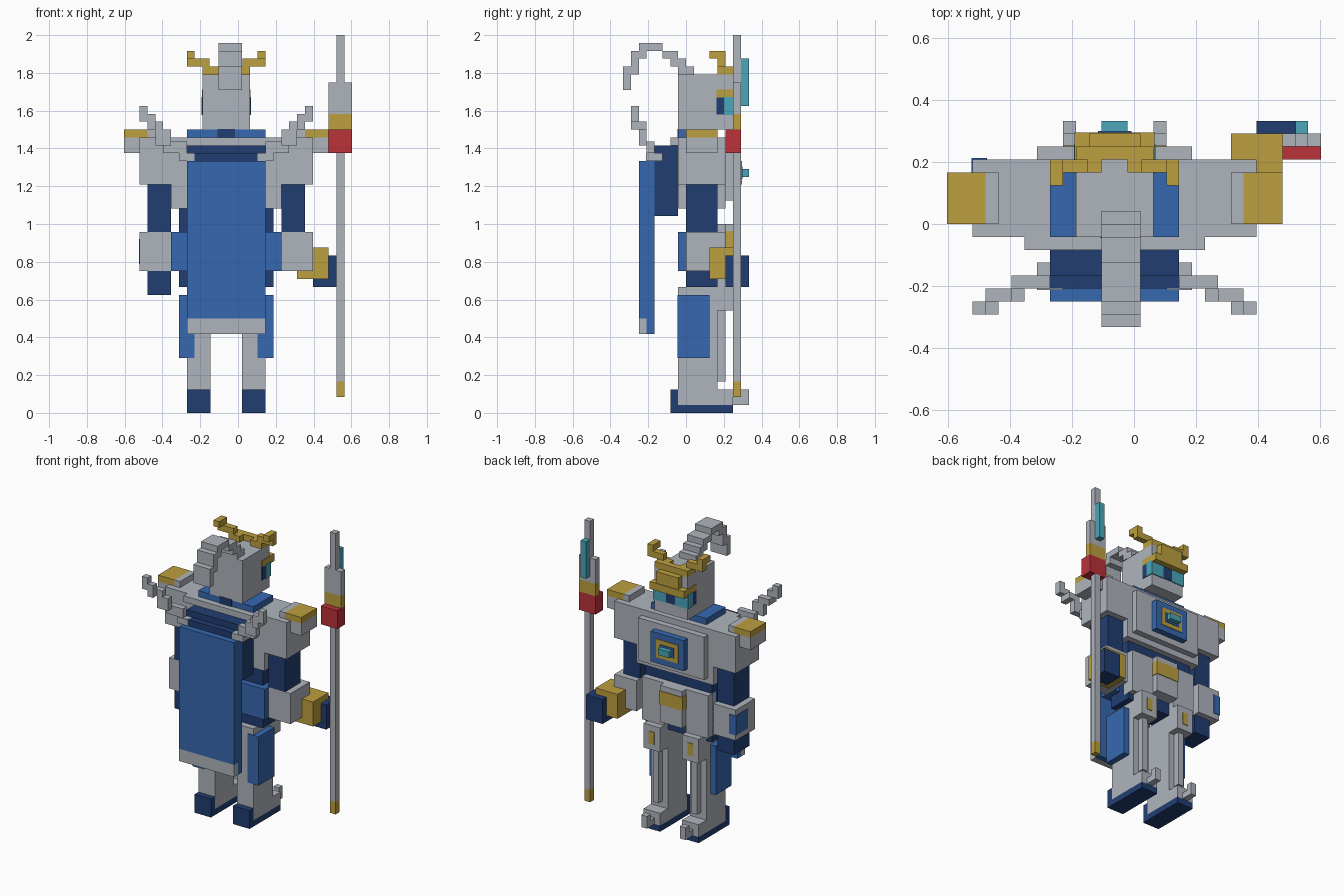
import bpy

if "Cube" in bpy.data.objects:
    bpy.data.objects.remove(bpy.data.objects["Cube"])

UNIT = 1 / 24      # edge of one block
AXIS = -1.5        # body centre line, in blocks


def material(name, red, green, blue):
    mat = bpy.data.materials.new(name)
    mat.use_nodes = True
    mat.diffuse_color = (red, green, blue, 1)
    shader = next(n for n in mat.node_tree.nodes if n.type == "BSDF_PRINCIPLED")
    shader.inputs["Base Color"].default_value = (red, green, blue, 1)
    return mat


steel = material("steel grey", .43, .46, .51)
gold = material("gold", .51, .35, .05)
blue = material("bright blue", .037, .138, .434)
navy = material("navy", .015, .048, .168)
teal = material("teal", .07, .38, .49)
red = material("red", .49, .032, .042)

CORNERS = [(i, j, k) for i in (0, 1) for j in (0, 1) for k in (0, 1)]
SIDES = [(0, 1, 3, 2), (4, 6, 7, 5), (0, 4, 5, 1),
         (2, 3, 7, 6), (0, 2, 6, 4), (1, 5, 7, 3)]


def blocks(name, mat, *boxes, mirror=False, grow=0):
    """One object from boxes (x range, y range, z range) measured in blocks."""
    verts, faces = [], []
    for x, y, z in boxes:
        for side in ((x, (-x[1], -x[0])) if mirror else (x,)):
            spans = [(a - grow, b + grow) for a, b in (side, y, z)]
            start = len(verts)
            verts += [((spans[0][i] + AXIS) * UNIT, spans[1][j] * UNIT,
                       spans[2][k] * UNIT) for i, j, k in CORNERS]
            faces += [[start + v for v in face] for face in SIDES]
    mesh = bpy.data.meshes.new(name)
    mesh.from_pydata(verts, [], faces)
    mesh.materials.append(mat)
    obj = bpy.data.objects.new(name, mesh)
    bpy.context.collection.objects.link(obj)
    return obj


def pair(name, mat, *boxes, grow=0):
    return blocks(name, mat, *boxes, mirror=True, grow=grow)


def paint(name, mat, *boxes, mirror=False):
    return blocks(name, mat, *boxes, mirror=mirror, grow=.1)


# Feet and legs
pair("boot_soles", navy, ((2, 5), (-2, 6), (0, 1)), ((2, 5), (-2, -1), (1, 3)))
pair("feet", steel, ((2, 5), (-1, 6), (1, 3)))
pair("curled_toes", steel, ((3, 4), (6, 8), (1, 2)), ((3, 4), (7, 8), (2, 3)))
pair("legs", steel, ((2, 5), (-1, 4), (3, 16)))
pair("shin_ridges", steel, ((3, 4), (4, 5), (4, 13)))
pair("knee_plates", steel, ((2, 5), (4, 6), (13, 17)))
pair("knee_strips", gold, ((3, 4), (5, 6.1), (14, 16)))
pair("leg_guards", blue, ((4, 6), (-1.1, 3), (7, 15)))

# Waist and skirt
blocks("waist", navy, ((-6, 6), (0, 4), (16, 26)))
blocks("hip_guard", blue, ((-7, 7), (-1, 2), (18, 23)))
pair("skirt_plates", steel, ((2, 6), (3, 5), (17, 24)))
blocks("front_skirt", steel, ((-2, 2), (4, 6), (18, 24)))
paint("belt_buckle", gold, ((-2, 2), (5, 6), (21, 23)))

# Torso
blocks("torso", steel, ((-7, 7), (-1, 5), (26, 35)))
blocks("upper_back_bar", steel, ((-7, 7), (-2, -1), (34, 35)))
blocks("breastplate", steel, ((-6, 6), (5, 6), (27, 34)))
blocks("chest_emblem", blue, ((-3, 3), (6, 7), (28, 33)))
blocks("emblem_ring", gold, ((-2, 2), (7, 7.1), (29, 32)))
blocks("emblem_centre", blue, ((-1.3, 1.3), (7, 7.2), (29.7, 31.3)))
blocks("chest_gem", teal, ((-1, 1), (7, 8), (30, 31)))
blocks("collar", blue, ((-5, 5), (-1, 4), (35, 36)))
paint("collar_clasp", navy, ((-1, 1), (-1, 0), (35, 36)))

# Cape and its trailing ribbons
blocks("cape_mount", navy, ((-5, 5), (-4, -1), (25, 34)), ((-5, 5), (-5, -4), (32, 33)))
blocks("cape", blue, ((-5, 5), (-5, -4), (10, 32)), ((-5, 5), (-6, -5), (12, 32)))
blocks("cape_hem", steel, ((-5, 5), (-6, -5), (10, 12)))
pair("ribbons", steel,
     ((10, 11), (-7, -6), (37, 39)), ((9, 10), (-7, -6), (36, 38)),
     ((8, 10), (-6, -5), (36, 37)), ((7, 9), (-6, -5), (34, 36)),
     ((5, 8), (-5, -4), (33, 34.5)), ((4, 6), (-5.1, -3), (32, 33)))

# Shoulders and arms
pair("shoulders", steel, ((7, 11), (-1, 5), (29, 35)))
pair("shoulder_wings", steel, ((11, 13), (0, 4), (33, 35)), ((9, 10), (0, 4), (35, 36)))
pair("shoulder_caps", gold, ((10, 13), (0, 4), (35, 36)))
pair("upper_arms", navy, ((7, 10), (0, 4), (23, 29)))
pair("forearms", steel, ((7, 11), (0, 5), (18, 23)))
paint("forearm_badge", blue, ((-11, -10), (2, 5), (19, 22)))
blocks("right_hand", navy, ((-10, -7), (0, 4), (15, 18)))
blocks("left_cuff", gold, ((9, 13), (3, 7), (17, 21)))
blocks("left_hand", navy, ((11, 14), (5, 8), (16, 20)))

# Head
blocks("head", steel, ((-3, 3), (-1, 6), (36, 43)))
paint("visor", navy, ((-3, 3), (4, 6), (38, 40)))
pair("eyes", teal, ((1, 3), (5, 6), (38, 40)), grow=.15)
paint("brow", gold, ((-3, 3), (4, 7), (40, 41)))
blocks("crown", gold, ((-2, 2), (6, 7), (41, 43)), ((-2, 2), (5, 6), (43, 44)))
pair("horns", gold,
     ((1, 2), (4, 6), (43, 44)), ((2, 3), (4, 6), (43, 44)),
     ((2.1, 3), (4, 5), (43, 45)), ((3, 5), (4, 5), (44, 45)),
     ((4, 5), (4, 5), (45, 46)), ((4, 5), (3, 4), (45, 46)))

# Plume: an arc of steps running back from the head
STEPS = [(41, 44), (43, 46), (45, 47), (46, 47), (46, 47),
         (45, 46), (44, 46), (43, 45), (43, 44)]
blocks("plume", steel, *[((-1, 2), (i - 8, i - 7), z) for i, z in enumerate(STEPS)])

# Spear
blocks("spear_shaft", steel, ((14, 15), (6, 7), (4, 33)))
blocks("spear_foot", gold, ((14, 15), (6, 7), (2, 4)))
blocks("spear_guard", red, ((13, 16), (5, 7), (33, 36)))
blocks("spear_ring", gold, ((13, 16), (6, 7), (36, 38)))
blocks("spear_head", steel, ((13, 16), (6, 7), (38, 42)), ((14, 15), (6, 7), (42, 48)))
blocks("spear_crystal", teal, ((14, 15), (7, 8), (39, 45)))
